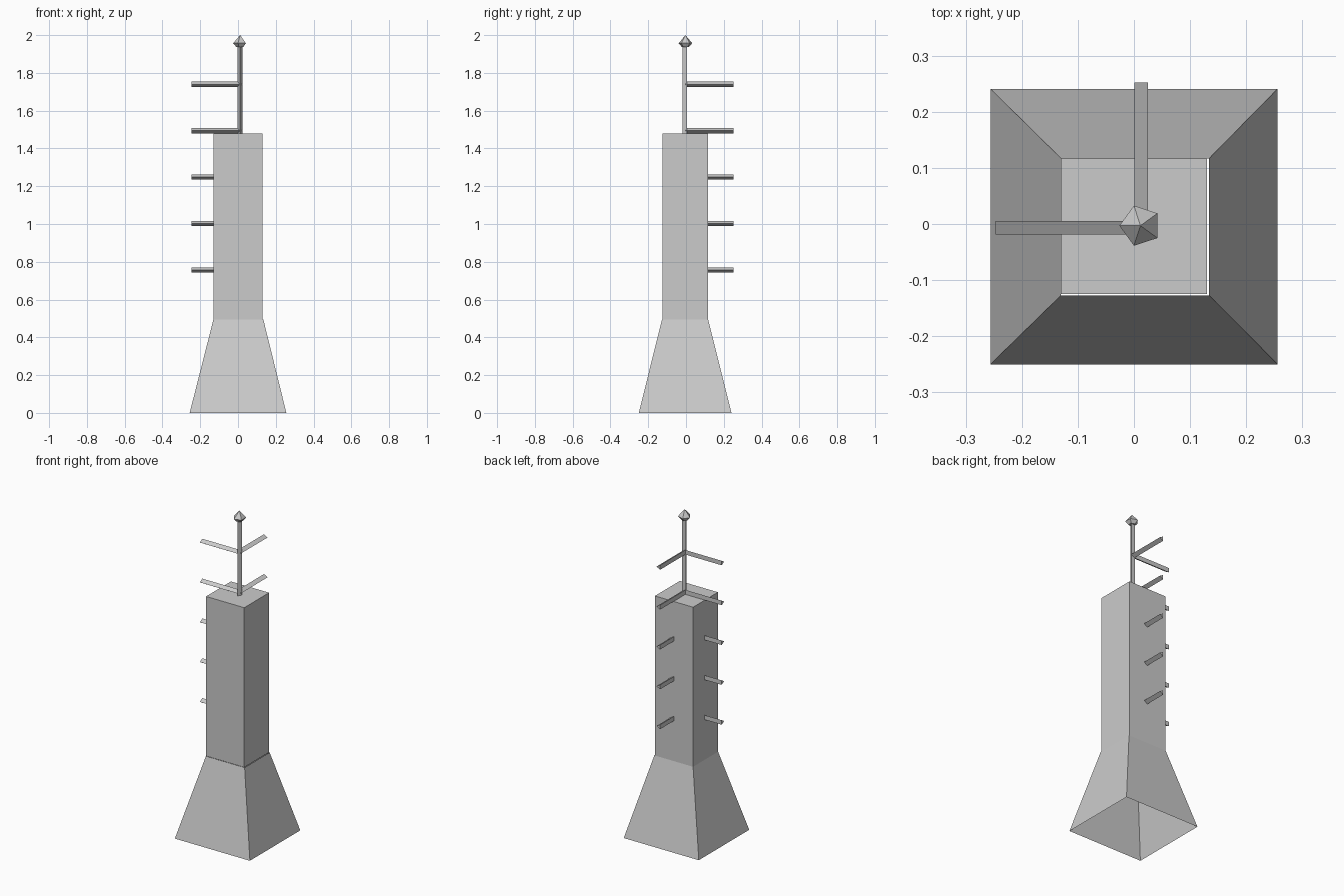
import bpy, bmesh, math
from mathutils import Vector

if "Cube" in bpy.data.objects:
    bpy.data.objects.remove(bpy.data.objects["Cube"])

grey = bpy.data.materials.new("light_grey")
grey.diffuse_color = (0.6, 0.6, 0.6, 1.0)
grey.use_nodes = True
grey.node_tree.nodes["Principled BSDF"].inputs["Base Color"].default_value = grey.diffuse_color


def finish(name, bm, flip_check=True):
    if flip_check:
        bmesh.ops.recalc_face_normals(bm, faces=bm.faces)
    mesh = bpy.data.meshes.new(name)
    bm.to_mesh(mesh)
    bm.free()
    mesh.materials.append(grey)
    obj = bpy.data.objects.new(name, mesh)
    bpy.context.collection.objects.link(obj)
    return obj


def loft(name, rings, cap_start=True, cap_end=True):
    """Skin a list of equal-length point rings."""
    bm = bmesh.new()
    rows = [[bm.verts.new(p) for p in ring] for ring in rings]
    n = len(rows[0])
    for a, b in zip(rows, rows[1:]):
        for i in range(n):
            j = (i + 1) % n
            bm.faces.new((a[i], a[j], b[j], b[i]))
    if cap_start:
        bm.faces.new(rows[0][::-1])
    if cap_end:
        bm.faces.new(rows[-1])
    return finish(name, bm)


def rect(x0, x1, y0, y1, z):
    return [(x0, y0, z), (x1, y0, z), (x1, y1, z), (x0, y1, z)]


def triangle_bar(name, start, end, point_dir, r=0.016):
    """Three-sided bar whose ridge points along point_dir."""
    start, end, u = Vector(start), Vector(end), Vector(point_dir)
    v = (end - start).normalized().cross(u)
    offs = [(u * math.cos(k * math.tau / 3) + v * math.sin(k * math.tau / 3)) * r
            for k in range(3)]
    return loft(name, [[p + o for o in offs] for p in (start, end)])


CX, CY = 0.01, -0.003

# Flared base, open at both ends
loft("flared_base", [rect(-0.256, 0.256, -0.25, 0.241, 0.0),
                     rect(-0.13, 0.134, -0.127, 0.117, 0.495)], False, False)

# Square shaft with closed top
loft("shaft", [rect(-0.13, 0.13, -0.125, 0.117, 0.495),
               rect(-0.13, 0.13, -0.125, 0.117, 1.479)], False, True)

# Mast
triangle_bar("mast", (CX, CY, 1.479), (CX, CY, 1.945), (0, -1, 0))

# Arms to the left and to the back, five levels
for i in range(5):
    z = 0.757 + 0.2457 * i
    triangle_bar(f"left_arm_{i + 1}", (CX, CY, z), (-0.247, CY, z), (0, -1, 0))
    triangle_bar(f"back_arm_{i + 1}", (CX - 0.001, CY, z), (CX - 0.001, 0.252, z), (1, 0, 0))

# Five-sided finial: short flare below, pointed cap above
bm = bmesh.new()


def pentagon(r, z):
    return [bm.verts.new((CX + 0.0015 + r * math.cos(math.pi + k * math.tau / 5),
                          CY + r * math.sin(math.pi + k * math.tau / 5), z)) for k in range(5)]


low, wide = pentagon(0.02, 1.937), pentagon(0.0375, 1.957)
tip = bm.verts.new((CX + 0.0015, CY, 2.0))
bm.faces.new(low[::-1])
for k in range(5):
    j = (k + 1) % 5
    bm.faces.new((low[k], low[j], wide[j], wide[k]))
    bm.faces.new((wide[k], wide[j], tip))
finish("finial", bm)
